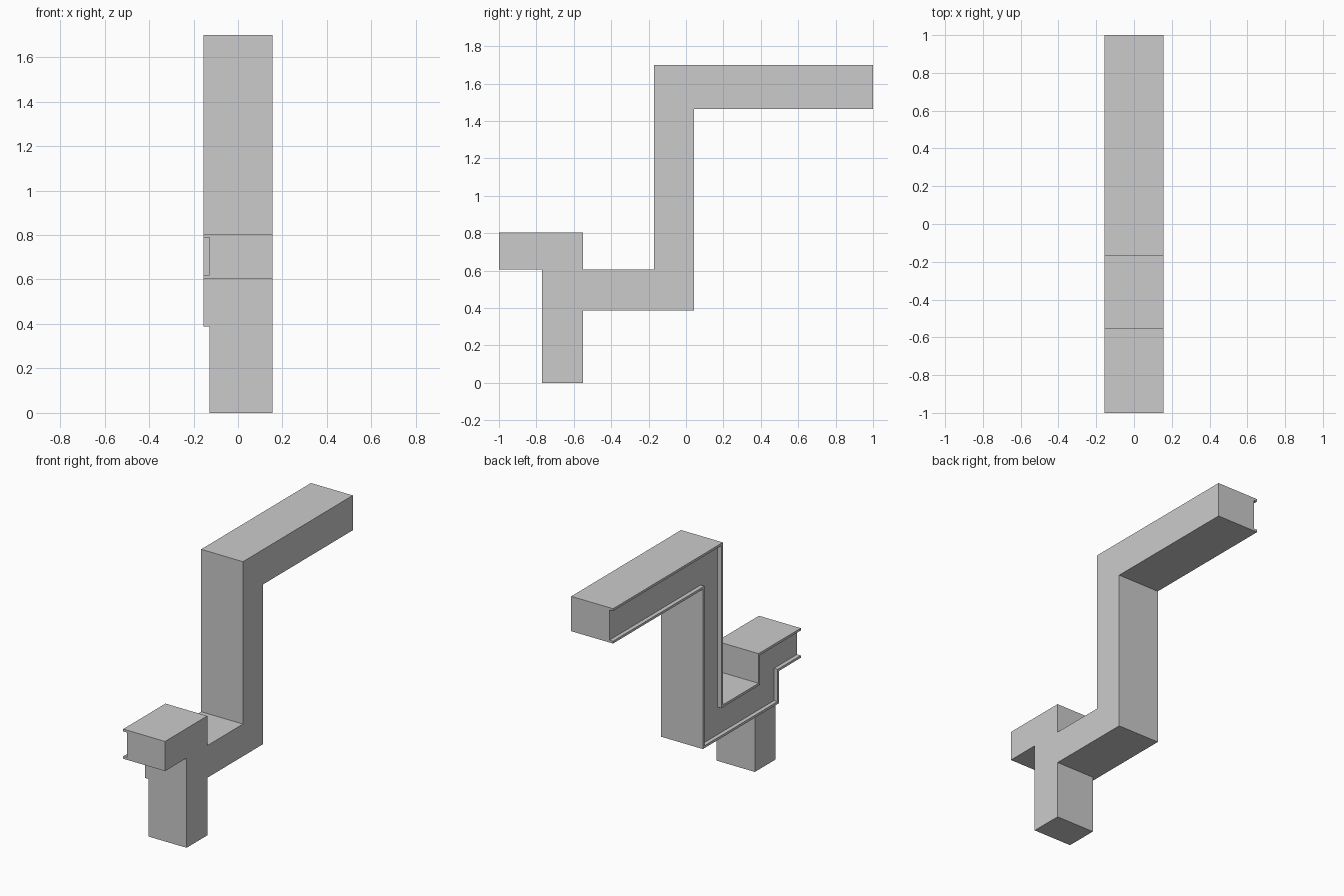
import bpy, bmesh
from mathutils import Vector

if "Cube" in bpy.data.objects:
    bpy.data.objects.remove(bpy.data.objects["Cube"])

X_LIP, X_PANEL, X_RIGHT = -0.156, -0.129, 0.156
LIP = 0.016

# Edge paths (y, z) of the stepped bar, both running from front to back
upper = [(-1, 0.805), (-0.55, 0.805), (-0.55, 0.605), (-0.17, 0.605),
         (-0.17, 1.70), (1, 1.70)]
lower = [(-1, 0.605), (-0.77, 0.605), (-0.77, 0.388), (0.043, 0.388),
         (0.043, 1.465), (1, 1.465)]
# Lower outline with the leg added
leg = [(-0.77, 0), (-0.55, 0), (-0.55, 0.388)]
lower_with_leg = lower[:2] + leg + lower[3:]


def extrude_profile(name, points, x0, x1):
    bm = bmesh.new()
    face = bm.faces.new([bm.verts.new((x0, y, z)) for y, z in points])
    out = bmesh.ops.extrude_face_region(bm, geom=[face])["geom"]
    verts = [g for g in out if isinstance(g, bmesh.types.BMVert)]
    bmesh.ops.translate(bm, verts=verts, vec=(x1 - x0, 0, 0))
    bmesh.ops.recalc_face_normals(bm, faces=bm.faces)
    mesh = bpy.data.meshes.new(name)
    bm.to_mesh(mesh)
    bm.free()
    obj = bpy.data.objects.new(name, mesh)
    bpy.context.collection.objects.link(obj)
    return obj


def offset_path(path, dist):
    """Mitred offset to the left of travel for a right-angled path."""
    pts = [Vector(p) for p in path]
    normals = []
    for a, b in zip(pts, pts[1:]):
        d = (b - a).normalized()
        normals.append(Vector((-d.y, d.x)) * dist)
    shifts = [normals[0]] + [a + b for a, b in zip(normals, normals[1:])] + [normals[-1]]
    return [tuple(p + s) for p, s in zip(pts, shifts)]


# Solid stepped bar with its leg
extrude_profile("stepped_bar", upper + lower_with_leg[::-1], X_PANEL, X_RIGHT)

# Thin raised lips bordering the recessed left side
for name, path, side in (("upper_lip", upper, -LIP), ("lower_lip", lower, LIP)):
    extrude_profile(name, path + offset_path(path, side)[::-1], X_LIP, X_PANEL)
